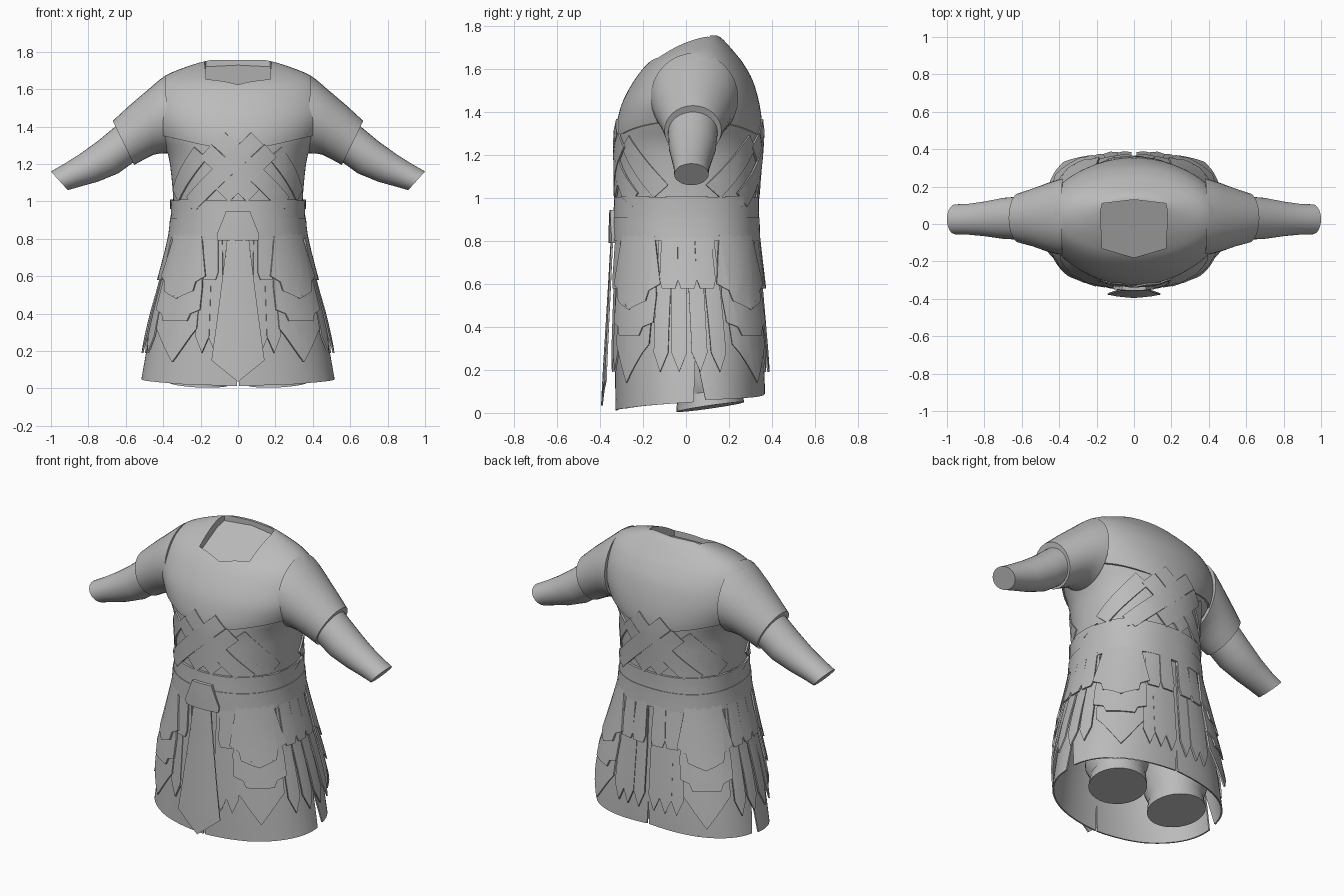
import bpy, bmesh
from math import sin, cos, pi, radians, hypot
from mathutils import Vector

if "Cube" in bpy.data.objects:
    bpy.data.objects.remove(bpy.data.objects["Cube"], do_unlink=True)

grey = bpy.data.materials.new("plain grey")
grey.use_nodes = True
grey.diffuse_color = (0.5, 0.5, 0.5, 1)
grey.node_tree.nodes["Principled BSDF"].inputs["Base Color"].default_value = (0.5, 0.5, 0.5, 1)
parts = []

# Body profile: height, half width, front y, back y
PROFILE = [(0, .525, -.328, .368), (.2, .49, -.33, .365), (.4, .45, -.33, .355),
           (.58, .405, -.33, .345), (.85, .355, -.33, .33), (1.0, .35, -.325, .33),
           (1.2, .368, -.325, .345), (1.27, .385, -.325, .35), (1.35, .435, -.318, .35),
           (1.45, .475, -.29, .335), (1.55, .47, -.235, .305), (1.63, .435, -.17, .26),
           (1.68, .37, -.10, .22), (1.72, .27, -.03, .185), (1.745, .19, .03, .16),
           (1.757, .14, .07, .14)]


def section(z):
    """Half width, front and back at a height, eased smoothly between rows."""
    last = len(PROFILE) - 1
    z = min(max(z, 0), PROFILE[last][0])
    i = next(k for k in range(last) if z <= PROFILE[k + 1][0])
    p, a, b, q = (PROFILE[min(max(k, 0), last)] for k in range(i - 1, i + 3))
    h = b[0] - a[0]
    t = (z - a[0]) / h
    out = []
    for k in (1, 2, 3):
        m0 = (b[k] - p[k]) / (b[0] - p[0]) * h
        m1 = (q[k] - a[k]) / (q[0] - a[0]) * h
        out.append(a[k] + t * m0 + t * t * (3 * (b[k] - a[k]) - 2 * m0 - m1)
                   + t ** 3 * (2 * (a[k] - b[k]) + m0 + m1))
    return out


def radius(a, z):
    w, front, back = section(z)
    d = (back - front) / 2
    n = 2.1 if cos(a) > 0 else 2.1 + min(.3, max(0, 1.2 - z))
    return (abs(sin(a) / w) ** n + abs(cos(a) / d) ** n) ** (-1 / n)


def surf(a, z, off=0):
    """Point on the body; angle 0 is the front, growing toward +x."""
    w, front, back = section(z)
    r = radius(a, z) + off
    return Vector((r * sin(a), (front + back) / 2 - r * cos(a), z))


def finish(name, bm):
    bmesh.ops.recalc_face_normals(bm, faces=bm.faces)
    me = bpy.data.meshes.new(name)
    bm.to_mesh(me)
    bm.free()
    me.materials.append(grey)
    ob = bpy.data.objects.new(name, me)
    bpy.context.collection.objects.link(ob)
    parts.append(ob)
    return ob


def loft(name, rings):
    """Closed solid through a list of rings."""
    bm = bmesh.new()
    rows = [[bm.verts.new(p) for p in ring] for ring in rings]
    n = len(rows[0])
    for lo, hi in zip(rows, rows[1:]):
        for i in range(n):
            j = (i + 1) % n
            bm.faces.new((lo[i], lo[j], hi[j], hi[i]))
    bm.faces.new(rows[0])
    bm.faces.new(rows[-1])
    return finish(name, bm)


def wrap(name, low, top, off, rows, ease=1):
    """Solid following the body from low(angle) up to top."""
    rings = []
    for k in range(rows + 1):
        t = 1 - (1 - k / rows) ** ease
        ring = []
        for i in range(72):
            a = 2 * pi * i / 72
            ring.append(surf(a, low(a) + (top - low(a)) * t, off))
        rings.append(ring)
    return loft(name, rings)


def tube(name, sections, side, tilt=0):
    """Limb through oval sections: two opposite (x, z) points and a y range."""
    rings = []
    for (x0, z0), (x1, z1), y0, y1 in sections:
        ring = []
        for i in range(32):
            c, s = cos(2 * pi * i / 32) / 2, sin(2 * pi * i / 32) / 2
            ring.append((side * ((x0 + x1) / 2 + c * (x0 - x1)), (y0 + y1) / 2 + s * (y1 - y0),
                         (z0 + z1) / 2 + c * (z0 - z1) + s * tilt))
        rings.append(ring)
    return loft(name, rings)


def plate(name, pts, centre, off, side=1, flare=0, mirror=True, angular=False, thick=.009):
    """Thin plate drawn flat as (across, height), then bent onto the body."""
    if mirror:
        pts = pts + [(-s, z) for s, z in reversed(pts) if s]
    bm = bmesh.new()
    bm.faces.new([bm.verts.new((s, 0, z)) for s, z in pts])
    bmesh.ops.triangulate(bm, faces=bm.faces)
    for axis, step in ((0, .05), (2, .08)):
        vals = [p[axis // 2] for p in pts]
        v = min(vals) + step
        while v < max(vals) - step / 4:
            co, no = [0, 0, 0], [0, 0, 0]
            co[axis], no[axis] = v, 1
            bmesh.ops.bisect_plane(bm, geom=bm.verts[:] + bm.edges[:] + bm.faces[:],
                                   plane_co=co, plane_no=no)
            v += step
    ext = bmesh.ops.extrude_face_region(bm, geom=bm.faces[:], use_keep_orig=True)
    for v in ext["geom"]:
        if isinstance(v, bmesh.types.BMVert):
            v.co.y = thick
    for v in bm.verts:
        s, y, z = v.co
        a = centre + (s if angular else s / radius(centre, z))
        v.co = surf(side * a, z, off - y + flare * max(0, .85 - z))
    return finish(name, bm)


# Chest with a tilted neck recess, over a slightly smaller waist
chest = wrap("chest", lambda a: 1.28 + .08 * sin(a) ** 2, 1.757, .004, 30, 1.5)
neck = [(0, .13), (-.17, .11), (-.18, .06), (-.17, -.13), (0, -.18), (.17, -.13), (.18, .06), (.17, .11)]
cutter = loft("neck_cutter", [[(x, y, 1.595 + (y + .18) * .43) for x, y in neck],
                              [(x, y, 2) for x, y in neck]])
cutter.hide_render = True
parts.remove(cutter)
cut = chest.modifiers.new("neck", "BOOLEAN")
cut.operation, cut.object, cut.solver = "DIFFERENCE", cutter, "EXACT"
bpy.context.view_layer.objects.active = chest
bpy.ops.object.modifier_apply(modifier="neck")
bpy.data.objects.remove(cutter, do_unlink=True)
wrap("waist", lambda a: .9, 1.4, -.004, 10)

# Belt in two bands
wrap("belt_upper", lambda a: .9, 1.005, .010, 3)
wrap("belt_lower", lambda a: .8, .91, .014, 3)

# Woven bands on the front and back of the waist
BANDS = [((.10, 1.335), (-.255, .99)), ((.17, 1.27), (-.08, 1.03)), ((-.2, 1.26), (-.4, 1.03))]
for face, centre in (("front", 0), ("back", pi)):
    for side in (1, -1):
        for k, ((x0, z0), (x1, z1)) in enumerate(BANDS):
            d = hypot(x1 - x0, z1 - z0)
            u, v = (z1 - z0) / d * .046, -(x1 - x0) / d * .046
            quad = [(x0 + u, z0 + v), (x1 + u, z1 + v), (x1 - u, z1 - v), (x0 - u, z0 - v)]
            plate(f"{face}_band", [(side * x, z) for x, z in quad], centre,
                  (.010, .009, .003)[k] + (.004 if side > 0 else 0), mirror=False)

# Arms and legs
for side, label in ((1, "left"), (-1, "right")):
    tube(f"{label}_sleeve", [((.385, 1.675), (.38, 1.255), -.165, .243),
                             ((.42, 1.65), (.41, 1.257), -.16, .235),
                             ((.48, 1.598), (.45, 1.25), -.147, .218),
                             ((.58, 1.513), (.50, 1.225), -.12, .19),
                             ((.67, 1.43), (.555, 1.195), -.10, .165)], side)
    tube(f"{label}_forearm", [((.62, 1.43), (.53, 1.23), -.085, .15),
                              ((.75, 1.322), (.64, 1.15), -.08, .14),
                              ((.85, 1.25), (.75, 1.105), -.065, .12),
                              ((.93, 1.2), (.84, 1.08), -.057, .108),
                              ((1.0, 1.16), (.91, 1.06), -.055, .105)], side)
    tube(f"{label}_leg", [((.32, .85), (.02, .85), -.15, .2), ((.36, .4), (.03, .4), -.11, .24),
                          ((.385, .16), (.035, .16), -.07, .28), ((.36, .1), (.055, .1), -.04, .26),
                          ((.375, .035), (.045, .02), -.045, .27)], side, tilt=.045)

# Skirt in four panels parted by tapering slits
Q = pi / 4
for side, label in ((1, "left"), (-1, "right")):
    plate(f"{label}_front_skirt", [(-Q, .84), (-Q, .25), (-Q + .015, .012), (0, .022), (Q + .03, .05),
                                   (Q + .06, .28), (Q + .06, .84)],
          Q, 0, side, mirror=False, angular=True)
    plate(f"{label}_back_skirt", [(-Q + .06, .84), (-Q + .06, .28), (-Q + .14, .06), (0, .08),
                                  (Q - .02, .09), (Q, .25), (Q, .84)],
          3 * Q, 0, side, mirror=False, angular=True)

# Hanging straps, layered corner plates and pointed waist tabs
STRAP = [(.026, .84), (.035, .55), (.035, .28), (0, .19)]
SHORT = [(.036, .84), (.042, .62), (.03, .58)]
LAYERS = [("lower", [(.09, .7), (.12, .5), (.12, .32), (.09, .28), (0, .14)], .006, .045),
          ("middle", [(.10, .75), (.135, .55), (.135, .42), (.085, .4), (.07, .36)], .009, .065),
          ("upper", [(.10, .84), (.15, .6), (.10, .57), (.09, .52), (.04, .52), (0, .48)], .012, .085)]
for side, label in ((1, "left"), (-1, "right")):
    for k, deg in enumerate((19, 29, 74, 84.5, 95.5, 106, 151, 161, 172)):
        plate(f"{label}_strap", STRAP, radians(deg), .005 + .003 * (k % 2), side, .03)
    for deg in (24, 78, 90, 102, 156, 170):
        plate(f"{label}_short_strap", SHORT, radians(deg), .009 + .003 * (deg % 4 == 2), side, .06)
    for deg, corner in ((50, "front"), (130, "back")):
        for layer, shape, off, flare in LAYERS:
            plate(f"{label}_{corner}_{layer}_plate", shape, radians(deg), off, side,
                  flare + (.015 if corner == "back" else 0))
    for deg in (45, 90, 135):
        plate(f"{label}_waist_tab", [(.1, 1.01), (.06, 1.0), (0, .96)], radians(deg), .014, side)

# Front panel and buckle
plate("front_panel", [(.05, .85), (.07, .58), (.12, .15), (0, .035)], 0, .018, flare=.06)
plate("buckle", [(.06, .945), (.105, .82), (.10, .79)], 0, .03, thick=.02)

# Smooth shading with crisp edges
bpy.ops.object.select_all(action="DESELECT")
for ob in parts:
    ob.select_set(True)
bpy.context.view_layer.objects.active = chest
bpy.ops.object.shade_smooth_by_angle(angle=radians(35))
